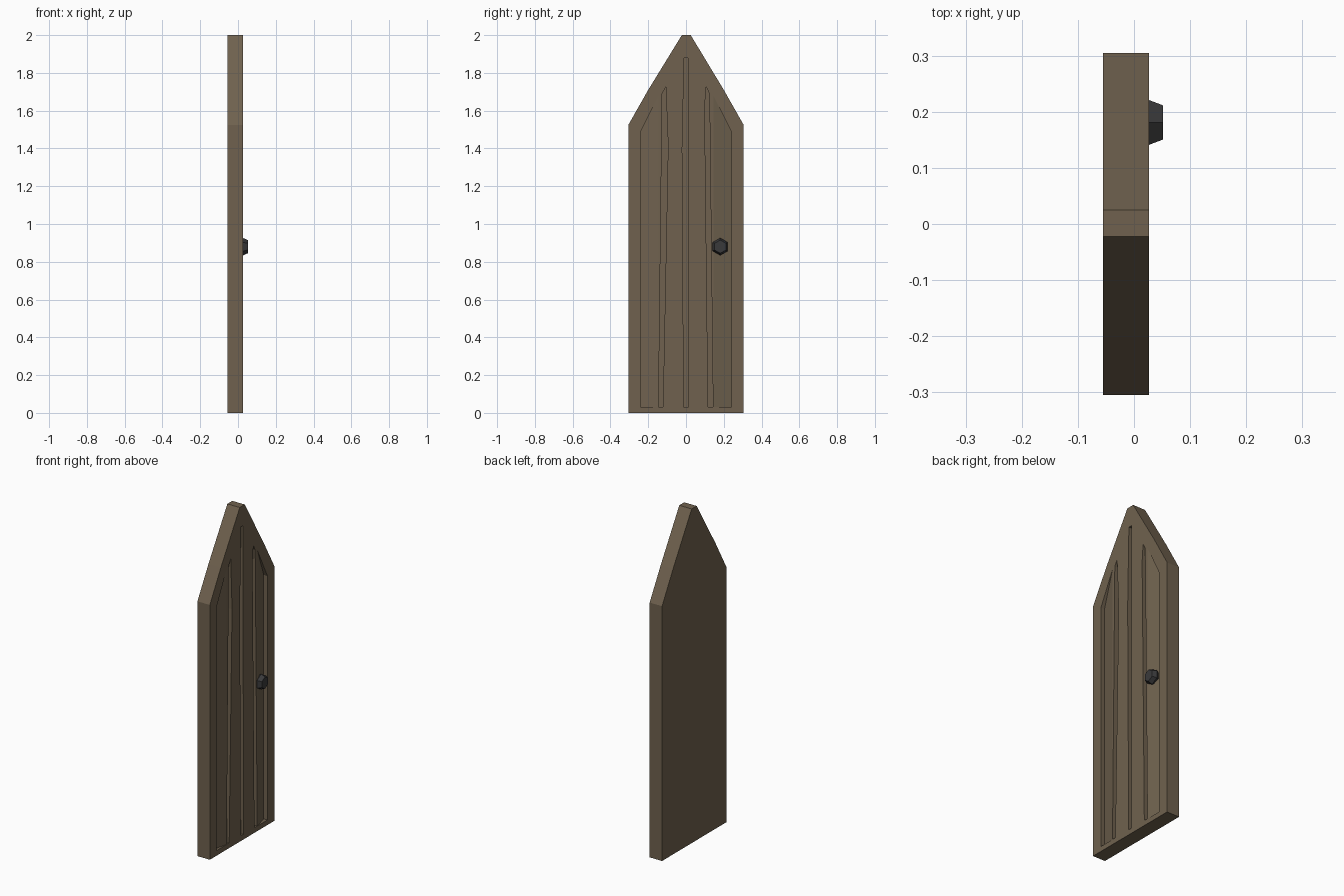
import bpy, bmesh, math

if "Cube" in bpy.data.objects:
    bpy.data.objects.remove(bpy.data.objects["Cube"])


def material(name, rgb):
    m = bpy.data.materials.new(name)
    m.diffuse_color = (*rgb, 1)
    m.use_nodes = True
    m.node_tree.nodes["Principled BSDF"].inputs["Base Color"].default_value = m.diffuse_color
    return m


wood = material("dark wood", (0.160, 0.121, 0.077))
iron = material("black iron", (0.042, 0.042, 0.044))


def loft(name, rings, mat):
    """Closed solid through rings of matching points."""
    bm = bmesh.new()
    loops = [[bm.verts.new(p) for p in ring] for ring in rings]
    n = len(loops[0])
    for a, b in zip(loops, loops[1:]):
        for i in range(n):
            j = (i + 1) % n
            bm.faces.new((a[i], a[j], b[j], b[i]))
    bm.faces.new(loops[0])
    bm.faces.new(loops[-1])
    bmesh.ops.recalc_face_normals(bm, faces=bm.faces)
    me = bpy.data.meshes.new(name)
    bm.to_mesh(me)
    bm.free()
    me.materials.append(mat)
    ob = bpy.data.objects.new(name, me)
    bpy.context.collection.objects.link(ob)
    return ob


BACK, FRONT = -0.055, 0.027

# Pointed door slab
outline = [(-0.305, 0), (0.305, 0), (0.305, 1.525), (0.2, 1.71), (0.025, 2),
           (-0.022, 2), (-0.2, 1.71), (-0.305, 1.525)]
door = loft("door", [[(x, y, z) for y, z in outline] for x in (BACK, FRONT)], wood)


def carve(name, pts, depth):
    """Cut an outline into the door face; depth gives the floor x at each y."""
    cutter = loft(name, [[(depth(y), y, z) for y, z in pts],
                         [(0.08, y, z) for y, z in pts]], wood)
    cutter.hide_render = True
    cutter.hide_set(True)
    mod = door.modifiers.new(name, 'BOOLEAN')
    mod.operation = 'DIFFERENCE'
    mod.solver = 'EXACT'
    mod.object = cutter


# Outer planks slope back towards the frame
for side, label in ((-1, "left"), (1, "right")):
    pts = [(0.135, 0.03), (0.24, 0.03), (0.24, 1.49), (0.135, 1.70)]
    carve(label + "_slope_cutter", [(side * y, z) for y, z in pts],
          lambda y: FRONT - (abs(y) - 0.145) * 0.26)

# Slightly uneven gaps between planks
gaps = {
    "left": [(-0.145, 0.031), (-0.122, 0.031), (-0.095, 1.42), (-0.107, 1.725), (-0.126, 1.69)],
    "middle": [(-0.012, 0.031), (0.012, 0.031), (0.010, 1.88), (-0.010, 1.88), (-0.020, 1.40)],
    "right": [(0.117, 0.031), (0.143, 0.031), (0.124, 1.69), (0.107, 1.725), (0.099, 1.62)],
}
for label, pts in gaps.items():
    carve(label + "_gap_cutter", pts, lambda y: -0.004)

# Hexagonal knob
knob_rings = [[(x, 0.181 + r * math.sin(i * math.pi / 3), 0.88 + r * math.cos(i * math.pi / 3))
               for i in range(6)]
              for x, r in ((0.008, 0.036), (0.027, 0.046), (0.052, 0.035))]
loft("knob", knob_rings, iron)
